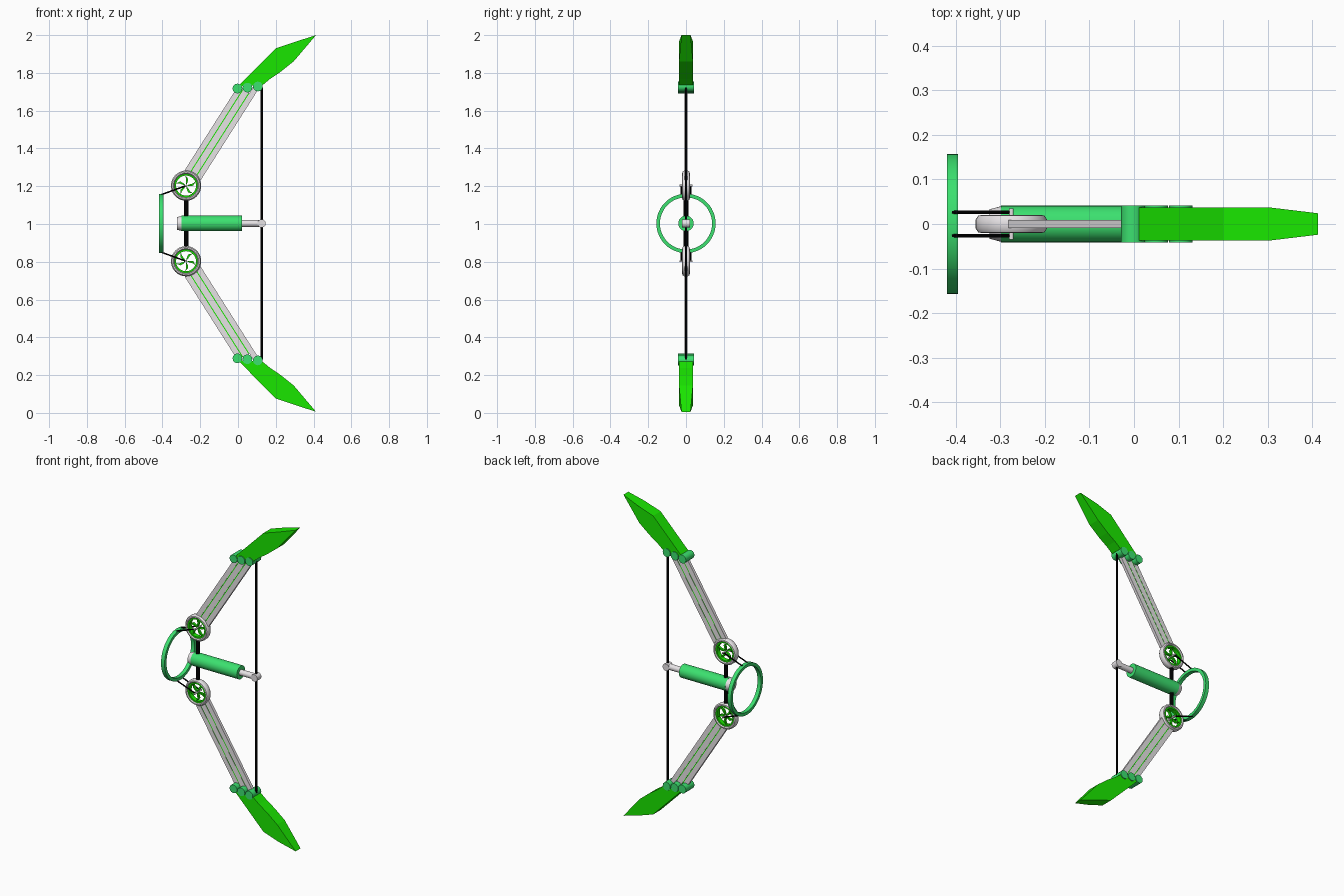
import bpy, bmesh, math
from mathutils import Vector

cube = bpy.data.objects.get("Cube")
if cube:
    bpy.data.objects.remove(cube, do_unlink=True)


def material(name, rgb):
    m = bpy.data.materials.new(name)
    m.use_nodes = True
    m.diffuse_color = (*rgb, 1)
    bsdf = next(n for n in m.node_tree.nodes if n.type == 'BSDF_PRINCIPLED')
    bsdf.inputs["Base Color"].default_value = (*rgb, 1)
    return m


LEAF = material("leaf green", (0.01, 0.80, 0.0))
SEA = material("sea green", (0.045, 0.75, 0.16))
GREY = material("light grey", (0.80, 0.77, 0.79))
BLACK = material("black", (0.0, 0.0, 0.0))
MID = 1.003          # height of the mirror plane
Y = Vector((0, 1, 0))
X = Vector((1, 0, 0))


def finish(name, bm, mat, smooth=True):
    bmesh.ops.recalc_face_normals(bm, faces=bm.faces)
    me = bpy.data.meshes.new(name)
    bm.to_mesh(me)
    bm.free()
    me.materials.append(mat)
    ob = bpy.data.objects.new(name, me)
    bpy.context.collection.objects.link(ob)
    if smooth:
        bpy.ops.object.select_all(action='DESELECT')
        ob.select_set(True)
        bpy.context.view_layer.objects.active = ob
        bpy.ops.object.shade_smooth_by_angle(angle=math.radians(35))
    return ob


def lathe(name, profile, loc, axis, mat, closed=False, steps=32):
    """Turn (radius, along-axis) points around an axis."""
    bm = bmesh.new()
    vs = [bm.verts.new((r, 0, t)) for r, t in profile]
    es = [bm.edges.new(p) for p in zip(vs, vs[1:])]
    if closed:
        es.append(bm.edges.new((vs[-1], vs[0])))
    bmesh.ops.spin(bm, geom=vs + es, cent=(0, 0, 0), axis=(0, 0, 1),
                   angle=math.tau, steps=steps)
    bmesh.ops.remove_doubles(bm, verts=bm.verts, dist=0.0001)
    rot = Vector((0, 0, 1)).rotation_difference(axis).to_matrix()
    for v in bm.verts:
        v.co = rot @ v.co + Vector(loc)
    return finish(name, bm, mat)


def rod(name, a, b, r, mat, steps=16):
    a, b = Vector(a), Vector(b)
    n = (b - a).length
    return lathe(name, [(0, 0), (r, 0), (r, n), (0, n)], a, (b - a).normalized(),
                 mat, steps=steps)


def plate(name, points, half, mat, narrow=None):
    """Extrude an xz outline along y; narrow maps a point index to a half width."""
    bm = bmesh.new()
    sides = []
    for s in (-1, 1):
        sides.append([bm.verts.new((x, s * (narrow or {}).get(i, half), z))
                      for i, (x, z) in enumerate(points)])
        bm.faces.new(sides[-1])
    n = len(points)
    for i in range(n):
        j = (i + 1) % n
        bm.faces.new((sides[0][i], sides[0][j], sides[1][j], sides[1][i]))
    return finish(name, bm, mat, False)


# Front ring
lathe("front_ring", [(0.138, -0.012), (0.157, -0.012), (0.157, 0.012), (0.138, 0.012)],
      (-0.407, 0, MID), X, SEA, closed=True, steps=48)

# Central grip with grey nose and rear rod
rod("grip", (-0.298, 0, MID), (0.02, 0, MID), 0.041, SEA, 32)
lathe("grip_nose", [(0, -0.026), (0.033, -0.026), (0.04, 0), (0, 0)],
      (-0.298, 0, MID), X, GREY)
rod("rear_rod", (0.02, 0, MID), (0.125, 0, MID), 0.018, GREY)
rod("rod_end", (0.125, -0.02, MID), (0.125, 0.02, MID), 0.022, GREY)

# String and riser bar
rod("string", (0.125, 0, MID - 0.72), (0.125, 0, MID + 0.72), 0.0065, BLACK, 8)
rod("riser_bar", (-0.275, 0, MID - 0.13), (-0.275, 0, MID + 0.13), 0.012, BLACK)

# Upper and lower arms
HUB = Vector((-0.275, 0.2))
END = Vector((0.055, 0.72))
along = (END - HUB).normalized()
across = Vector((-along.y, along.x))

for s, side in ((1, "upper"), (-1, "lower")):
    def at(p):
        return (p[0], MID + s * p[1])

    def strip(name, lo, hi, half, start, stop, mat):
        corners = [HUB + along * d + across * w
                   for d, w in ((start, lo), (stop, lo), (stop, hi), (start, hi))]
        plate(name, [at(c) for c in corners], half, mat)

    hx, hz = at(HUB)
    centre = (hx, 0, hz)
    # Wheel hub: outer rim, coloured inner ring, pinwheel and axle
    lathe(side + "_hub_rim", [(0.062, -0.014), (0.067, -0.02), (0.074, -0.019), (0.08, -0.01),
                              (0.08, 0.01), (0.074, 0.019), (0.067, 0.02), (0.062, 0.014)],
          centre, Y, GREY, closed=True, steps=40)
    lathe(side + "_hub_ring", [(0.053, -0.014), (0.063, -0.014), (0.063, 0.014), (0.053, 0.014)],
          centre, Y, LEAF, closed=True, steps=40)
    for k in range(5):
        polar = ((0.003, 0), (0.02, -0.42), (0.038, -0.3), (0.054, 0.1),
                 (0.036, 0.0), (0.02, 0.05))
        turn = math.tau * k / 5 + 0.3
        plate(f"{side}_pinwheel_{k}",
              [at(HUB + Vector((math.cos(a + turn), math.sin(a + turn))) * r) for r, a in polar],
              0.007, LEAF)
    rod(side + "_axle", (hx, -0.035, hz), (hx, 0.035, hz), 0.005, GREY)

    # Struts that hold the front ring
    for y in (-0.026, 0.026):
        x, z = at((-0.407, 0.152))
        rod(side + "_strut", (x, y, z), (hx, y, hz), 0.004, BLACK, 8)

    # Arm: coloured core showing as stripes between three grey bars
    strip(side + "_arm_core", -0.044, 0.044, 0.008, 0.075, 0.59, LEAF)
    for lo, hi, stop in ((-0.05, -0.021, 0.645), (-0.016, 0.016, 0.615), (0.021, 0.05, 0.59)):
        strip(side + "_arm_bar", lo, hi, 0.009, 0.066, stop, GREY)

    # Three clamp pins
    for i, p in enumerate(((-0.003, 0.714), (0.05, 0.719), (0.105, 0.725))):
        x, z = at(p)
        rod(f"{side}_clamp_{i}", (x, -0.042, z), (x, 0.042, z), 0.026, SEA, 12)

    # Blade tip
    outline = [(0.0, 0.725), (0.2, 0.927), (0.305, 0.962), (0.413, 0.997),
               (0.295, 0.858), (0.225, 0.802), (0.17, 0.765), (0.13, 0.732)]
    plate(side + "_blade", [at(p) for p in outline], 0.037, LEAF, {3: 0.024})
